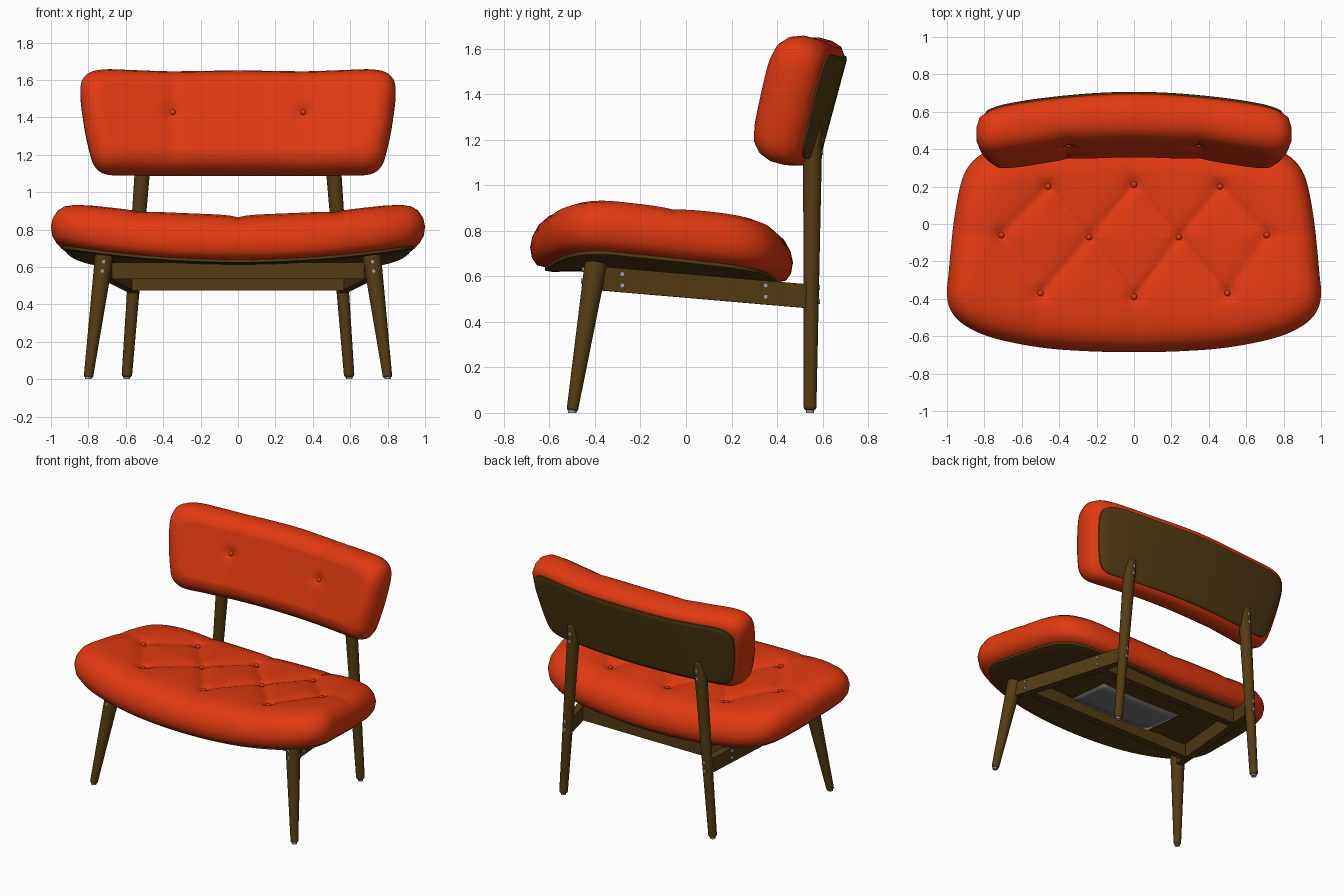
import bpy, bmesh, math
from mathutils import Vector

if "Cube" in bpy.data.objects:
    bpy.data.objects.remove(bpy.data.objects["Cube"])


def material(name, rgb):
    m = bpy.data.materials.new(name)
    m.diffuse_color = (*rgb, 1)
    m.use_nodes = True
    m.node_tree.nodes["Principled BSDF"].inputs["Base Color"].default_value = m.diffuse_color
    return m


RED = material("red fabric", (0.76, 0.042, 0.005))
WOOD = material("dark wood", (0.085, 0.045, 0.006))
GREY = material("grey cloth", (0.2, 0.2, 0.2))
STEEL = material("steel", (0.35, 0.35, 0.37))


def finish(bm, name, mat, angle=45):
    bmesh.ops.recalc_face_normals(bm, faces=bm.faces)
    me = bpy.data.meshes.new(name)
    bm.to_mesh(me)
    bm.free()
    me.materials.append(mat)
    ob = bpy.data.objects.new(name, me)
    bpy.context.collection.objects.link(ob)
    bpy.ops.object.select_all(action='DESELECT')
    ob.select_set(True)
    bpy.context.view_layer.objects.active = ob
    bpy.ops.object.shade_smooth_by_angle(angle=math.radians(angle))
    return ob


def smooth_outline(half, count=192):
    """Mirror half an outline, round it with a spline, and space points evenly."""
    p = [Vector(q) for q in half] + [Vector((-x, y)) for x, y in half[-2:0:-1]]
    n, fine = len(p), []
    for i in range(n):
        a, b, c, d = p[i - 1], p[i], p[(i + 1) % n], p[(i + 2) % n]
        for k in range(16):
            t = k / 16
            fine.append(0.5 * (2 * b + (c - a) * t + (2 * a - 5 * b + 4 * c - d) * t * t
                               + (3 * b - a - 3 * c + d) * t ** 3))
    fine.append(fine[0])
    dist = [0]
    for a, b in zip(fine, fine[1:]):
        dist.append(dist[-1] + (b - a).length)
    out, j = [], 0
    for i in range(count):
        s = dist[-1] * i / count
        while dist[j + 1] < s:
            j += 1
        out.append(fine[j].lerp(fine[j + 1], (s - dist[j]) / (dist[j + 1] - dist[j])))
    return out


def slab(name, outline, edge, place, mat, inner=40, angle=60):
    """Closed pad: edge is a list of (inset, height) from underside to top."""
    xs, ys = [q.x for q in outline], [q.y for q in outline]
    cx, cy = (max(xs) + min(xs)) / 2, (max(ys) + min(ys)) / 2
    hx, hy = (max(xs) - min(xs)) / 2, (max(ys) - min(ys)) / 2
    levels = [(edge[0], k / inner) for k in range(1, inner)]
    levels += [(e, 1) for e in edge]
    levels += [(edge[-1], k / inner) for k in range(inner - 1, 0, -1)]
    bm = bmesh.new()
    rings = []
    for (d, h), s in levels:
        rings.append([bm.verts.new(place(cx + (q.x - cx) * (1 - d / hx) * s,
                                         cy + (q.y - cy) * (1 - d / hy) * s, h)) for q in outline])
    n = len(outline)
    for lo, hi in zip(rings, rings[1:]):
        for i in range(n):
            k = (i + 1) % n
            bm.faces.new((lo[i], lo[k], hi[k], hi[i]))
    for ring, h in ((rings[0], edge[0][1]), (rings[-1], edge[-1][1])):
        c = bm.verts.new(place(cx, cy, h))
        for i in range(n):
            bm.faces.new((c, ring[i], ring[(i + 1) % n]))
    return finish(bm, name, mat, angle)


def rod(name, a, b, r1, r2, mat, sides=24, bevel=0.0):
    a, b = Vector(a), Vector(b)
    bm = bmesh.new()
    bmesh.ops.create_cone(bm, cap_ends=True, segments=sides, radius1=r1, radius2=r2, depth=(b - a).length)
    bm.transform((b - a).to_track_quat('Z', 'Y').to_matrix().to_4x4())
    bmesh.ops.translate(bm, verts=bm.verts, vec=(a + b) / 2)
    ob = finish(bm, name, mat)
    if bevel:
        m = ob.modifiers.new("rounded ends", 'BEVEL')
        m.width, m.segments, m.limit_method, m.angle_limit = bevel, 3, 'ANGLE', 1.0
    return ob


def rail(name, a, b, thick, tall):
    """Upright plank running between two points."""
    a, b = Vector(a), Vector(b)
    side = (b - a).cross(Vector((0, 0, 1))).normalized() * thick / 2
    up = Vector((0, 0, tall / 2))
    bm = bmesh.new()
    ends = [[bm.verts.new(p + side * i + up * j) for i, j in ((-1, -1), (1, -1), (1, 1), (-1, 1))]
            for p in (a, b)]
    for e in ends:
        bm.faces.new(e)
    for i in range(4):
        k = (i + 1) % 4
        bm.faces.new((ends[0][i], ends[0][k], ends[1][k], ends[1][i]))
    return finish(bm, name, WOOD, 30)


def button(name, pos):
    bm = bmesh.new()
    bmesh.ops.create_uvsphere(bm, u_segments=16, v_segments=10, radius=0.017)
    bmesh.ops.translate(bm, verts=bm.verts, vec=pos)
    finish(bm, name, RED, 60)


# Seat tufting: buttons joined by diamond creases that run out to the rim
BUTTONS = [(0, -.39), (.5, -.37), (-.5, -.37), (.24, -.07), (-.24, -.07),
           (.71, -.06), (-.71, -.06), (0, .21), (.46, .2), (-.46, .2)]
CREASES = [((0, -.39), (0, -.75), .7), ((0, .21), (0, .55), .5)]
for s in (-1, 1):
    CREASES += [((0, -.39), (s * .24, -.07), 1), ((s * .5, -.37), (s * .24, -.07), 1),
                ((s * .5, -.37), (s * .71, -.06), 1), ((0, .21), (s * .24, -.07), 1),
                ((s * .46, .2), (s * .24, -.07), 1), ((s * .46, .2), (s * .71, -.06), 1),
                ((s * .5, -.37), (s * .54, -.75), .5), ((s * .71, -.06), (s * 1.1, -.04), .5),
                ((s * .46, .2), (s * .5, .55), .5)]
CREASES = [(Vector(a), Vector(b), w) for a, b, w in CREASES]


def tuft(x, y):
    p, depth = Vector((x, y)), 0
    for a, b, w in CREASES:
        t = max(0, min(1, (p - a).dot(b - a) / (b - a).length_squared))
        depth = max(depth, 0.024 * w * math.exp(-(p - a.lerp(b, t)).length / 0.055))
    near = min((p - Vector(q)).length for q in BUTTONS)
    return depth + 0.016 * math.exp(-(near / 0.04) ** 2)


def seat_place(x, y, h):
    z = 0.625 - 0.09 * (y + 0.2) + 0.08 * x * x - 0.25 * max(0, -y - 0.3) ** 2 + 0.24 * h
    return Vector((x, y, z - tuft(x, y) * max(0, (h - 0.5) * 2)))


# Seat cushion, its wooden board, and the cloth patch beneath
seat_line = smooth_outline([(0, -.685), (.25, -.68), (.5, -.66), (.75, -.61), (.9, -.545), (.975, -.47),
                            (1, -.38), (.99, -.25), (.965, 0), (.93, .2), (.89, .3), (.82, .37),
                            (.7, .42), (.5, .45), (.25, .465), (0, .47)])
slab("seat_cushion", seat_line, [(.075, 0), (.03, .06), (.008, .2), (0, .4), (.01, .6), (.035, .78),
                                 (.07, .9), (.12, .97), (.18, 1)], seat_place, RED)
slab("seat_board", seat_line, [(.10, -.085), (.065, -.05), (.065, .2)], seat_place, WOOD, 12, 30)
for p in BUTTONS:
    button("seat_button", seat_place(*p, 1) + Vector((0, 0, .004)))
bm = bmesh.new()
bmesh.ops.create_grid(bm, x_segments=12, y_segments=4, size=1)
for v in bm.verts:
    v.co = seat_place(v.co.x * .33, -.095 + v.co.y * .175, -.1)
finish(bm, "underside_patch", GREY).modifiers.new("thickness", 'SOLIDIFY').thickness = 0.004

# Backrest: tilted, curved pad with a wooden board behind
UP, BACK = Vector((0, .26, .966)), Vector((0, .966, -.26))


def back_place(x, v, h):
    crease = 0.014 * math.exp(-abs(abs(x) - .35) / .06)
    dip = 0.018 * math.exp(-(math.hypot(abs(x) - .35, v - .03) / .04) ** 2)
    w = 0.12 - 0.24 * h + (crease + dip) * max(0, (h - .5) * 2)
    return Vector((x, .52 - .14 * x * x, 1.375)) + UP * v + BACK * w


back_line = smooth_outline([(0, -.285), (.35, -.285), (.55, -.284), (.7, -.278), (.765, -.235), (.795, -.15),
                            (.825, 0), (.843, .18), (.81, .26), (.72, .288), (.55, .284), (.35, .278), (0, .282)])
slab("backrest_cushion", back_line, [(.05, 0), (.015, .1), (0, .3), (0, .55), (.02, .78), (.055, .93),
                                     (.10, 1)], back_place, RED, 32)
slab("backrest_board", back_line, [(.065, -.06), (.05, -.035), (.05, .15)], back_place, WOOD, 12, 30)

for s in (-1, 1):
    button("backrest_button", back_place(s * .35, .03, 1))

    # Legs with steel glides
    rod("front_leg", (s * .80, -.5, .01), (s * .715, -.395, .66), .025, .05, WOOD, bevel=.008)
    rod("back_leg", (s * .595, .545, .01), (s * .5, .557, 1.265), .028, .043, WOOD, bevel=.015)
    rod("front_glide", (s * .80, -.5, 0), (s * .80, -.5, .02), .018, .018, STEEL, 16)
    rod("back_glide", (s * .595, .545, 0), (s * .595, .545, .02), .018, .018, STEEL, 16)

    # Side rail from front leg to back leg
    rail("side_rail", (s * .71, -.37, .59), (s * .556, .53, .513), .05, .105)

    # Bolt heads on legs and rails
    for z, x, y in ((.63, .718, -.452), (.58, .725, -.458)):
        rod("front_leg_bolt", (s * x, y + .02, z), (s * x, y - .004, z), .011, .011, STEEL, 12)
    for z, y in ((.55, .584), (.49, .583), (1.2, .597), (1.145, .596)):
        x = .595 - .076 * z
        rod("back_leg_bolt", (s * x, y - .02, z), (s * x, y + .005, z), .011, .011, STEEL, 12)
    for y, x, zs in ((-.28, .720, (.61, .56)), (.35, .612, (.56, .51))):
        for z in zs:
            rod("rail_bolt", (s * (x - .02), y, z), (s * (x + .009), y, z), .011, .011, STEEL, 12)

# Cross rails
rail("front_rail", (-.69, -.28, .58), (.69, -.28, .58), .05, .09)
rail("rear_rail", (-.58, .35, .528), (.58, .35, .528), .05, .105)
